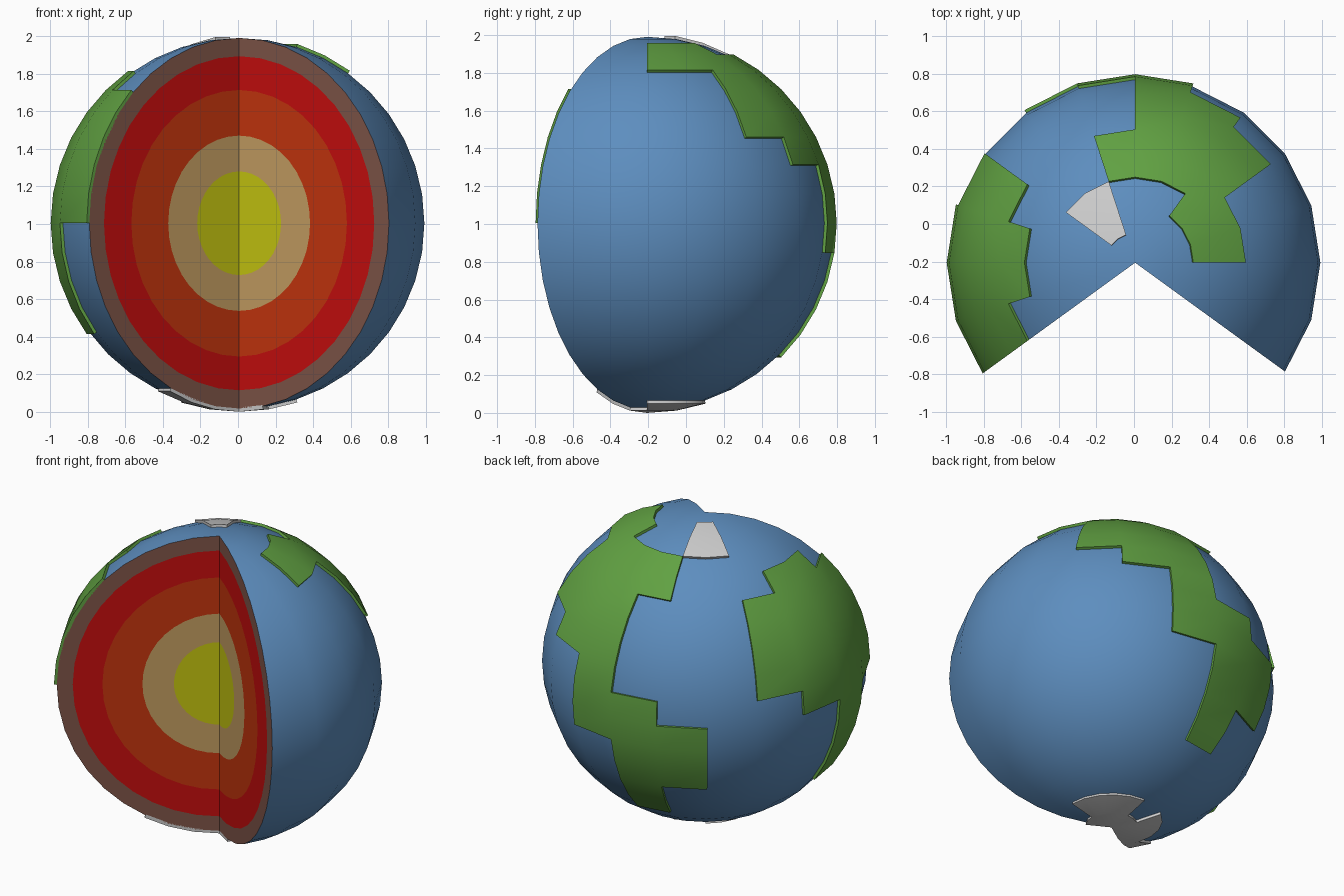
import bpy, bmesh, math
from mathutils import Vector

if "Cube" in bpy.data.objects:
    bpy.data.objects.remove(bpy.data.objects["Cube"])

CENTRE = Vector((0.006, -0.206, 1.004))
R_SEA, R_LAND = 0.987, 1.004
LON0, LON1 = -36, 216          # the remaining part of the globe
DLON, DLAT = 18, 9             # grid step in degrees


def polar(r, lon, lat):
    a, t = math.radians(lon), math.radians(lat)
    return Vector((math.cos(a) * math.cos(t), math.sin(a) * math.cos(t), math.sin(t))) * r


def material(name, rgb):
    m = bpy.data.materials.new(name)
    m.diffuse_color = (*rgb, 1)
    m.use_nodes = True
    m.node_tree.nodes["Principled BSDF"].inputs["Base Color"].default_value = m.diffuse_color
    return m


def finish(bm, name, rgb=None):
    for f in bm.faces:
        f.smooth = True
    me = bpy.data.meshes.new(name)
    bm.to_mesh(me)
    bm.free()
    me.set_sharp_from_angle(angle=math.radians(35))
    ob = bpy.data.objects.new(name, me)
    ob.location = CENTRE
    bpy.context.collection.objects.link(ob)
    if rgb:
        me.materials.append(material(name, rgb))
    return ob


def add_cells(bm, ranges, r):
    """Fill grid cells; ranges = (lon_from, lon_to, lat_from, lat_to)."""
    verts = {}

    def v(lon, lat):
        key = (0 if abs(lat) == 90 else lon, lat)
        if key not in verts:
            verts[key] = bm.verts.new(polar(r, lon, lat))
        return verts[key]

    for a0, a1, b0, b1 in ranges:
        for a in range(a0, a1, DLON):
            for b in range(b0, b1, DLAT):
                quad = [v(a, b), v(a + DLON, b), v(a + DLON, b + DLAT), v(a, b + DLAT)]
                bm.faces.new(list(dict.fromkeys(quad)))


def slab(name, ranges, rgb=None):
    """Raised plate lying on the sphere."""
    bm = bmesh.new()
    r_in = R_SEA - 0.006
    add_cells(bm, ranges, r_in)
    out = bmesh.ops.extrude_face_region(bm, geom=bm.faces[:], use_keep_orig=True)
    for e in out["geom"]:
        if isinstance(e, bmesh.types.BMVert):
            e.co *= R_LAND / r_in
    bmesh.ops.recalc_face_normals(bm, faces=bm.faces[:])
    return finish(bm, name, rgb)


def layer(name, r_in, r_out, rgb):
    """Half ring on both cut planes."""
    bm = bmesh.new()
    for lon, flip in ((LON0, False), (LON1, True)):
        for t in range(-90, 90, DLAT):
            pts = [polar(r_in, lon, t), polar(r_out, lon, t),
                   polar(r_out, lon, t + DLAT), polar(r_in, lon, t + DLAT)]
            if r_in == 0:
                pts.pop()
            if flip:
                pts.reverse()
            bm.faces.new([bm.verts.new(p) for p in pts])
    bmesh.ops.remove_doubles(bm, verts=bm.verts[:], dist=1e-5)
    return finish(bm, name, rgb)


# ocean surface
bm = bmesh.new()
add_cells(bm, [(LON0, LON1, -90, 90)], R_SEA)
finish(bm, "ocean", (0.11, 0.27, 0.52))

# inner layers shown on the cut
layer("inner_core", 0, 0.276, (0.56, 0.56, 0.005))
layer("outer_core", 0.276, 0.467, (0.55, 0.34, 0.12))
layer("lower_mantle", 0.467, 0.71, (0.55, 0.035, 0.004))
layer("upper_mantle", 0.71, 0.89, (0.56, 0.004, 0.004))
layer("crust", 0.89, R_SEA, (0.21, 0.09, 0.065))

# continents
GREEN = (0.12, 0.36, 0.055)
slab("east_continent", [(0, 36, 54, 72), (36, 54, 27, 72), (54, 72, 18, 63),
                        (72, 90, -9, 63), (90, 108, 45, 63), (90, 108, -45, 9),
                        (108, 126, -27, 0)], GREEN)
slab("west_continent", [(144, 162, 9, 45), (162, 180, 0, 54),
                        (180, 198, -36, 54), (198, 216, 0, 45)], GREEN)

# polar ice
slab("north_ice", [(108, 144, 63, 81)])
slab("south_ice", [(-36, 216, -90, -81), (0, 90, -81, -72),
                   (126, 198, -81, -72), (198, 216, -81, -63)])
